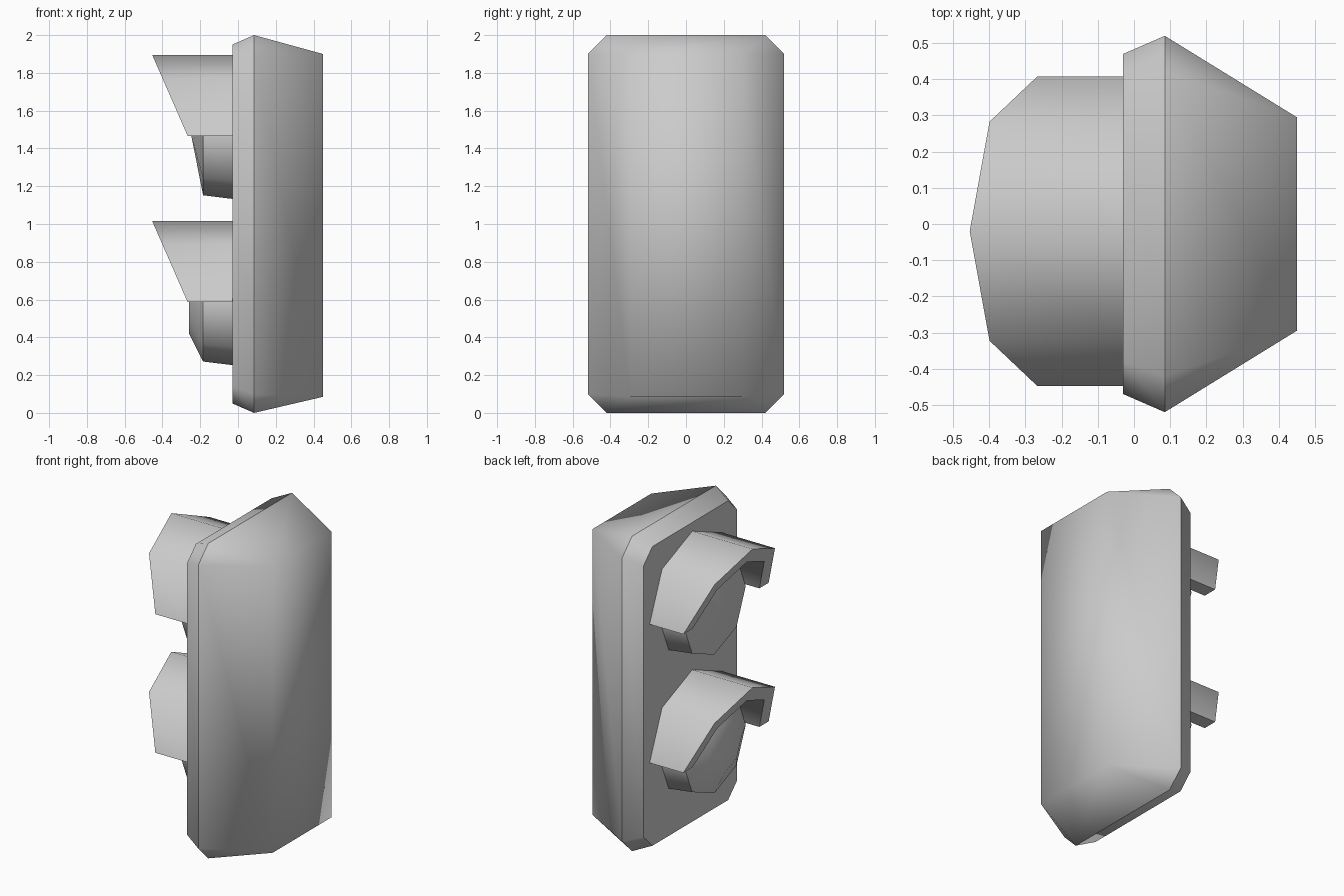
import bpy
import bmesh
from math import pi, sin, cos, radians

cube = bpy.data.objects.get("Cube")
if cube:
    bpy.data.objects.remove(cube, do_unlink=True)

grey = bpy.data.materials.new("plain grey")
grey.use_nodes = True
COLOUR = (0.6, 0.6, 0.6, 1)
grey.diffuse_color = COLOUR
grey.node_tree.nodes["Principled BSDF"].inputs["Base Color"].default_value = COLOUR

LAMP_Y = -0.02
SPACING = 0.88


def loft(name, rings):
    """Join equal-length rings of points into a closed solid."""
    bm = bmesh.new()
    loops = [[bm.verts.new(p) for p in ring] for ring in rings]
    n = len(loops[0])
    for a, b in zip(loops, loops[1:]):
        for i in range(n):
            j = (i + 1) % n
            bm.faces.new((a[i], a[j], b[j], b[i]))
    bm.faces.new(loops[0])
    bm.faces.new(loops[-1])
    bmesh.ops.remove_doubles(bm, verts=bm.verts, dist=0.0001)
    bmesh.ops.recalc_face_normals(bm, faces=bm.faces)
    mesh = bpy.data.meshes.new(name)
    bm.to_mesh(mesh)
    bm.free()
    mesh.materials.append(grey)
    obj = bpy.data.objects.new(name, mesh)
    bpy.context.collection.objects.link(obj)
    return obj


def smooth(obj, angle):
    bpy.ops.object.select_all(action="DESELECT")
    obj.select_set(True)
    bpy.context.view_layer.objects.active = obj
    bpy.ops.object.shade_smooth_by_angle(angle=radians(angle))


def cut_rectangle(x, half_y, low, high, cut):
    """Rectangle facing x with its four corners cut off."""
    c = cut
    return [(x, half_y, low + c), (x, half_y, high - c),
            (x, half_y - c, high), (x, c - half_y, high),
            (x, -half_y, high - c), (x, -half_y, low + c),
            (x, c - half_y, low), (x, half_y - c, low)]


def octagon(x, r, z):
    return [(x, LAMP_Y + r * sin(i * pi / 4), z + r * cos(i * pi / 4))
            for i in range(8)]


# Housing: bevelled plate that tapers to a plain rectangle
housing = loft("housing", [cut_rectangle(-0.03, 0.47, 0.05, 1.95, 0.09),
                           cut_rectangle(0.085, 0.52, 0, 2, 0.1),
                           cut_rectangle(0.45, 0.295, 0.085, 1.9, 0)])
smooth(housing, 180)
# Crisp rim and ridge, soft tapered side
for e in housing.data.edges:
    xs = [housing.data.vertices[v].co.x for v in e.vertices]
    if max(xs) < 0.2 and abs(xs[0] - xs[1]) < 0.001:
        e.use_edge_sharp = True


def hood(name, z):
    """Half-octagon visor whose open end slopes back toward the bottom."""
    angles = [(i - 2) * pi / 4 for i in range(5)]
    arch = [(0.428 * sin(a), 0.428 * cos(a)) for a in angles]
    arch += [(0.335 * sin(a), 0.335 * cos(a)) for a in reversed(angles)]
    back = [(-0.03, LAMP_Y + y, z + h) for y, h in arch]
    front = [(-0.267 - 0.437 * h, LAMP_Y + y, z + h) for y, h in arch]
    smooth(loft(name, [back, front]), 50)


# Two lamps, each a hood over a faceted lens
for label, z, tip_x, tip_r in (("lower", 0.587, -0.26, 0.165),
                               ("upper", 0.587 + SPACING, -0.245, 0.01)):
    hood(label + "_hood", z)
    lens = loft(label + "_lens", [octagon(-0.03, 0.334, z),
                                  octagon(-0.185, 0.315, z),
                                  octagon(tip_x, tip_r, z)])
    smooth(lens, 50)
